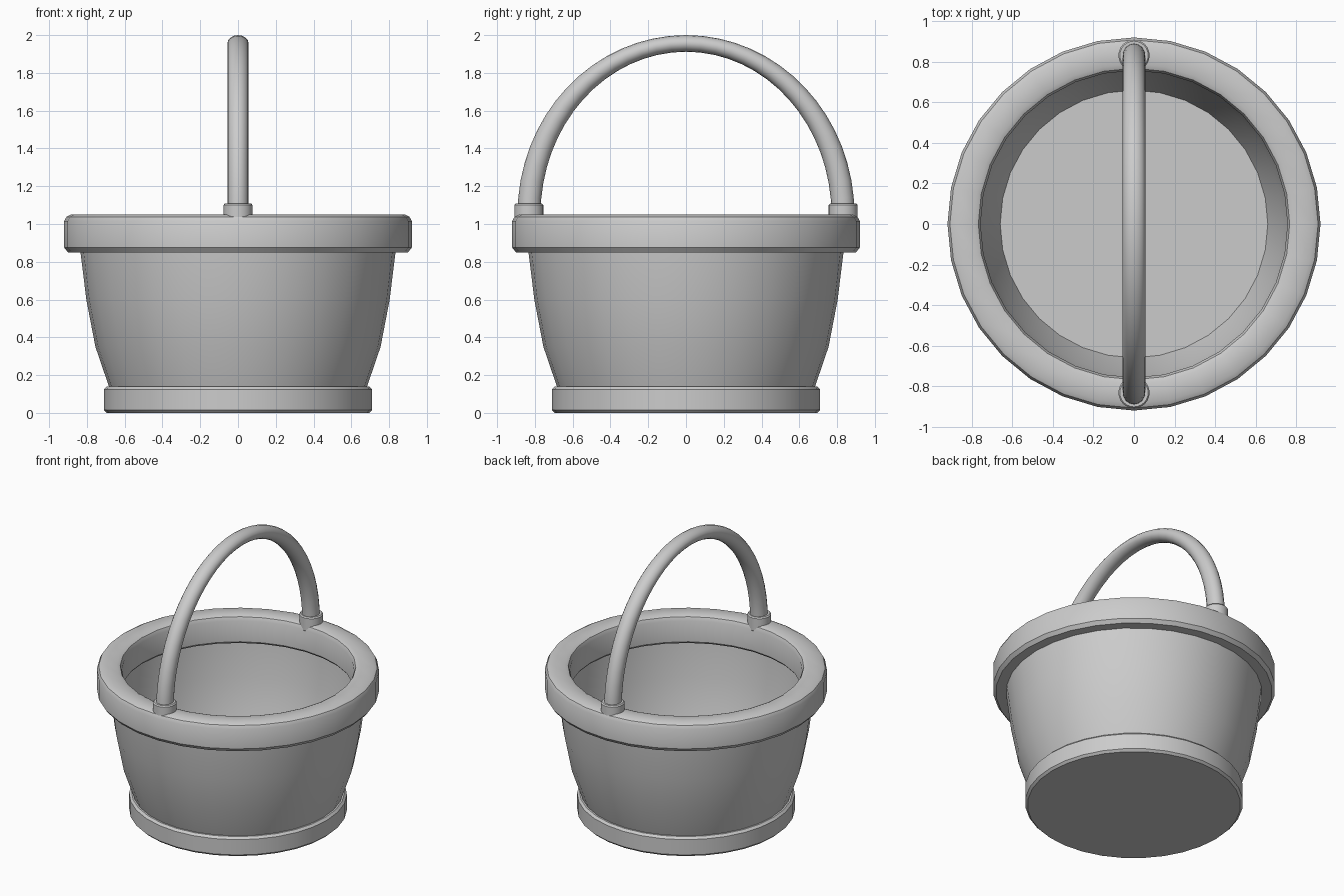
import bpy, bmesh
from math import sin, cos, pi, radians

cube = bpy.data.objects.get("Cube")
if cube:
    bpy.data.objects.remove(cube, do_unlink=True)

GREY = (0.6, 0.6, 0.6, 1)
grey = bpy.data.materials.new("plain grey")
grey.use_nodes = True
grey.diffuse_color = GREY
grey.node_tree.nodes["Principled BSDF"].inputs["Base Color"].default_value = GREY


def loft(name, rings, wrap=False):
    """Skin a row of closed rings; wrap joins last to first, else cap both ends."""
    bm = bmesh.new()
    rows = [[bm.verts.new(p) for p in ring] for ring in rings]
    n = len(rows[0])
    pairs = list(zip(rows, rows[1:]))
    if wrap:
        pairs.append((rows[-1], rows[0]))
    else:
        bm.faces.new(rows[0])
        bm.faces.new(rows[-1])
    for a, b in pairs:
        for i in range(n):
            j = (i + 1) % n
            bm.faces.new((a[i], a[j], b[j], b[i]))
    bmesh.ops.recalc_face_normals(bm, faces=bm.faces)
    mesh = bpy.data.meshes.new(name)
    bm.to_mesh(mesh)
    bm.free()
    mesh.materials.append(grey)
    obj = bpy.data.objects.new(name, mesh)
    bpy.context.collection.objects.link(obj)
    bpy.ops.object.select_all(action='DESELECT')
    obj.select_set(True)
    bpy.context.view_layer.objects.active = obj
    bpy.ops.object.shade_smooth_by_angle(angle=radians(32))
    return obj


def lathe(name, profile, sides=32, y=0, wrap=False):
    """Turn (radius, height) points around a vertical axis."""
    angles = [2 * pi * i / sides for i in range(sides)]
    return loft(name, [[(r * cos(a), y + r * sin(a), z) for a in angles]
                       for r, z in profile], wrap)


# Base plate with softened edges
lathe("base", [(0.695, 0), (0.71, 0.015), (0.71, 0.125), (0.695, 0.14)])

# Thin flared bowl: up the outside, down the inside, closed by the floor
outside = [(0.68, 0.13), (0.755, 0.35), (0.803, 0.6), (0.835, 0.86), (0.838, 0.92)]
inside = [(r - 0.02, max(z, 0.145)) for r, z in reversed(outside)]
lathe("bowl", outside + inside)

# Thick rim band with rounded corners
lathe("rim", [(0.90, 0.85), (0.92, 0.875), (0.92, 1.015), (0.908, 1.038),
              (0.885, 1.05), (0.79, 1.05), (0.768, 1.04), (0.757, 1.015),
              (0.757, 0.865), (0.77, 0.85)], wrap=True)

# Collars where the handle meets the rim
for side, y in (("front", -0.832), ("back", 0.832)):
    lathe(side + "_collar", [(0.07, 1.0), (0.077, 1.01), (0.077, 1.1), (0.07, 1.108)],
          sides=24, y=y)

# Arched handle, thinner towards the top
STEPS, SIDES, BASE_Z = 32, 16, 1.05
arch = []
for s in range(STEPS + 1):
    t = pi * s / STEPS
    outer = (0.892 * cos(t), 0.95 * sin(t))
    inner = (0.77 * cos(t), 0.862 * sin(t))
    mid = [(o + i) / 2 for o, i in zip(outer, inner)]
    half = [(o - i) / 2 for o, i in zip(outer, inner)]
    arch.append([(0.056 * sin(a), mid[0] + half[0] * cos(a), BASE_Z + mid[1] + half[1] * cos(a))
                 for a in (2 * pi * k / SIDES for k in range(SIDES))])
loft("handle", arch)
